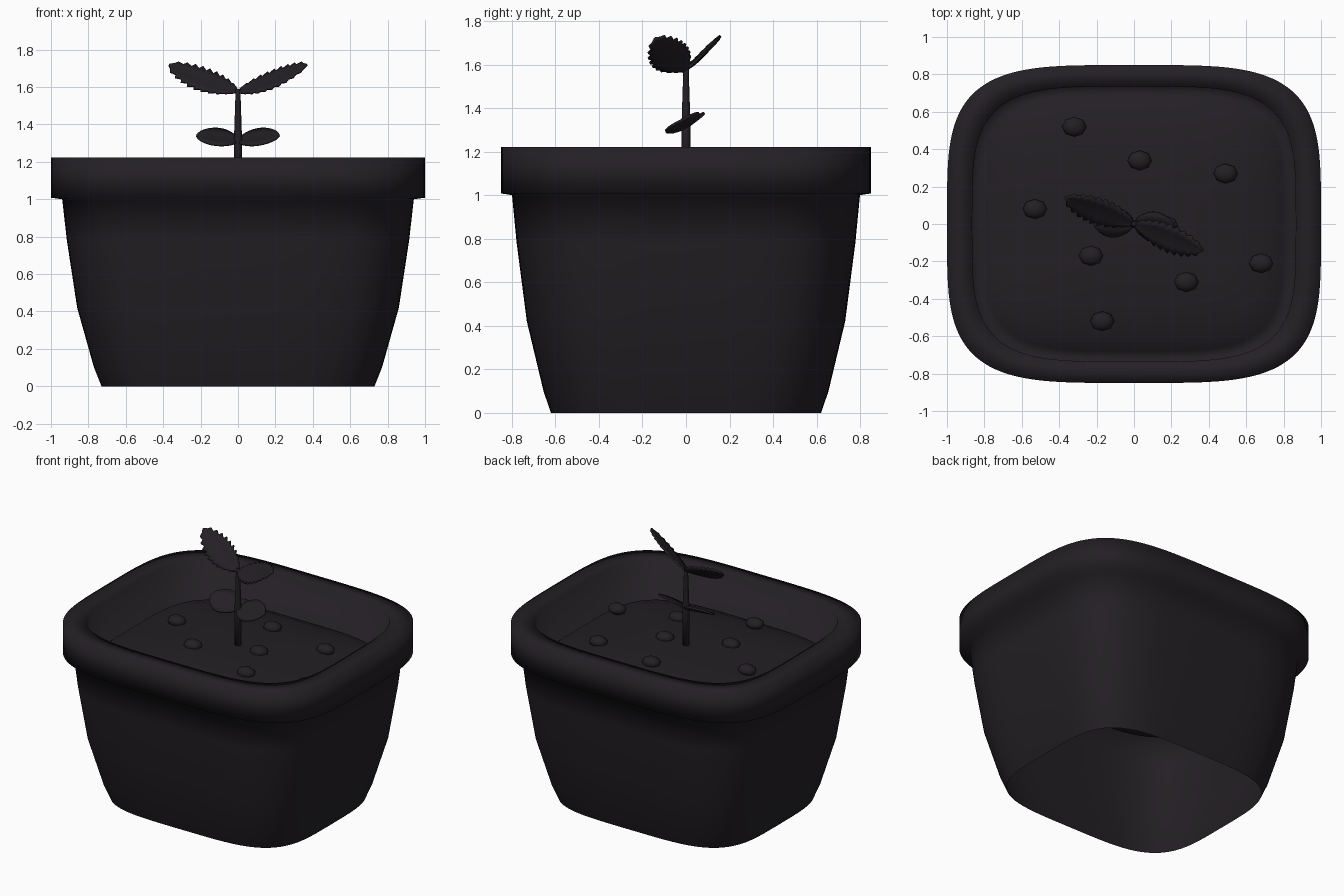
import bpy, bmesh, math
from mathutils import Vector

if "Cube" in bpy.data.objects:
    bpy.data.objects.remove(bpy.data.objects["Cube"])

dark = bpy.data.materials.new("dark")
dark.diffuse_color = (0.017, 0.014, 0.018, 1)
dark.use_nodes = True
dark.node_tree.nodes["Principled BSDF"].inputs["Base Color"].default_value = dark.diffuse_color


def finish(name, bm):
    """Turn a bmesh into a named, smooth-shaded object."""
    bmesh.ops.recalc_face_normals(bm, faces=bm.faces)
    me = bpy.data.meshes.new(name)
    for f in bm.faces:
        f.smooth = True
    bm.to_mesh(me)
    bm.free()
    ob = bpy.data.objects.new(name, me)
    bpy.context.collection.objects.link(ob)
    me.materials.append(dark)
    return ob


def loft(name, profile, sides, power, ratio, cap_first=True):
    """Stack superellipse rings given as (half width, z); the last ring is capped."""
    bm = bmesh.new()
    rings = []
    for r, z in profile:
        ring = []
        for i in range(sides):
            a = 2 * math.pi * i / sides
            c, s = math.cos(a), math.sin(a)
            x = math.copysign(abs(c) ** (2 / power), c)
            y = math.copysign(abs(s) ** (2 / power), s)
            ring.append(bm.verts.new((r * x, r * ratio * y, z)))
        rings.append(ring)
    for lo, hi in zip(rings, rings[1:]):
        for i in range(sides):
            j = (i + 1) % sides
            bm.faces.new((lo[i], lo[j], hi[j], hi[i]))
    if cap_first:
        bm.faces.new(rings[0][::-1])
    bm.faces.new(rings[-1])
    return finish(name, bm)


# Pot: tapered body, overhanging rim, inner wall and gently domed soil; open underneath
loft("pot_with_soil", [(0.73, 0), (0.77, 0.1), (0.86, 0.42), (0.915, 0.78), (0.94, 1.0),
                       (1.0, 1.008), (1.0, 1.222), (0.865, 1.222),
                       (0.862, 0.93), (0.8, 0.975), (0.69, 1.015), (0.5, 1.045),
                       (0.25, 1.057), (0.01, 1.06)], 128, 4.0, 0.85, cap_first=False)

# Stem, tapering above the seed leaves
loft("stem", [(0.022, 1.03), (0.022, 1.31), (0.014, 1.55), (0.013, 1.59)], 10, 2, 1)

# Pebbles scattered on the soil
for k, (x, y) in enumerate([(-.32, .52), (.03, .34), (.49, .27), (-.53, .08), (-.23, -.17),
                            (.28, -.31), (.68, -.21), (-.17, -.52), (.17, -.01)]):
    bm = bmesh.new()
    bmesh.ops.create_uvsphere(bm, u_segments=8, v_segments=6, radius=1)
    z = 1.064 - 0.03 * (x * x + y * y)
    for v in bm.verts:
        v.co = (x + v.co.x * 0.065, y + v.co.y * 0.053, z + v.co.z * 0.036)
    finish(f"pebble_{k + 1}", bm)


def leaf(name, base, heading, pitch, roll, length, width, rows, bluntness, notch=0.0, sag=0.0):
    """Folded blade; roll turns its upper face toward the front."""
    h, p, r = (math.radians(v) for v in (heading, pitch, roll))
    d = Vector((math.cos(h) * math.cos(p), math.sin(h) * math.cos(p), math.sin(p)))
    side = Vector((-math.sin(h), math.cos(h), 0))
    if side.y < 0:
        side = -side
    up = d.cross(side)
    if up.z < 0:
        up = -up
    across = side * math.cos(r) + up * math.sin(r)
    normal = up * math.cos(r) - side * math.sin(r)
    bm = bmesh.new()
    grid = []
    for i in range(rows + 1):
        t = i / rows
        w = width * max(math.sin(math.pi * t), 0) ** bluntness + 0.004
        shift = 0.0
        if i % 2:
            w *= 1 - notch
        elif 0 < i < rows:
            shift = notch * 0.1
        mid = Vector(base) + d * (t * length) - Vector((0, 0, sag * math.sin(math.pi * t)))
        row = []
        for s in (-1, -0.5, 0, 0.5, 1):
            pos = mid + across * (s * w) + d * (shift * length * abs(s))
            pos += normal * (0.1 * w * abs(s))
            row.append(bm.verts.new(pos))
        grid.append(row)
    for a, b in zip(grid, grid[1:]):
        for j in range(4):
            bm.faces.new((a[j], a[j + 1], b[j + 1], b[j]))
    ob = finish(name, bm)
    mod = ob.modifiers.new("thickness", 'SOLIDIFY')
    mod.thickness = 0.012
    mod.offset = 0


# Paired leaves: smooth seed leaves below, serrated true leaves above
for side, turn in (("right", 0), ("left", 180)):
    leaf(f"seed_leaf_{side}", (0, 0, 1.31), -6 + turn, 8, 29, 0.226, 0.085, 16, 0.6)
    leaf(f"true_leaf_{side}", (0, 0, 1.575), -21 + turn, 20, 37, 0.42, 0.09, 20, 0.65,
         notch=0.24, sag=0.015)
